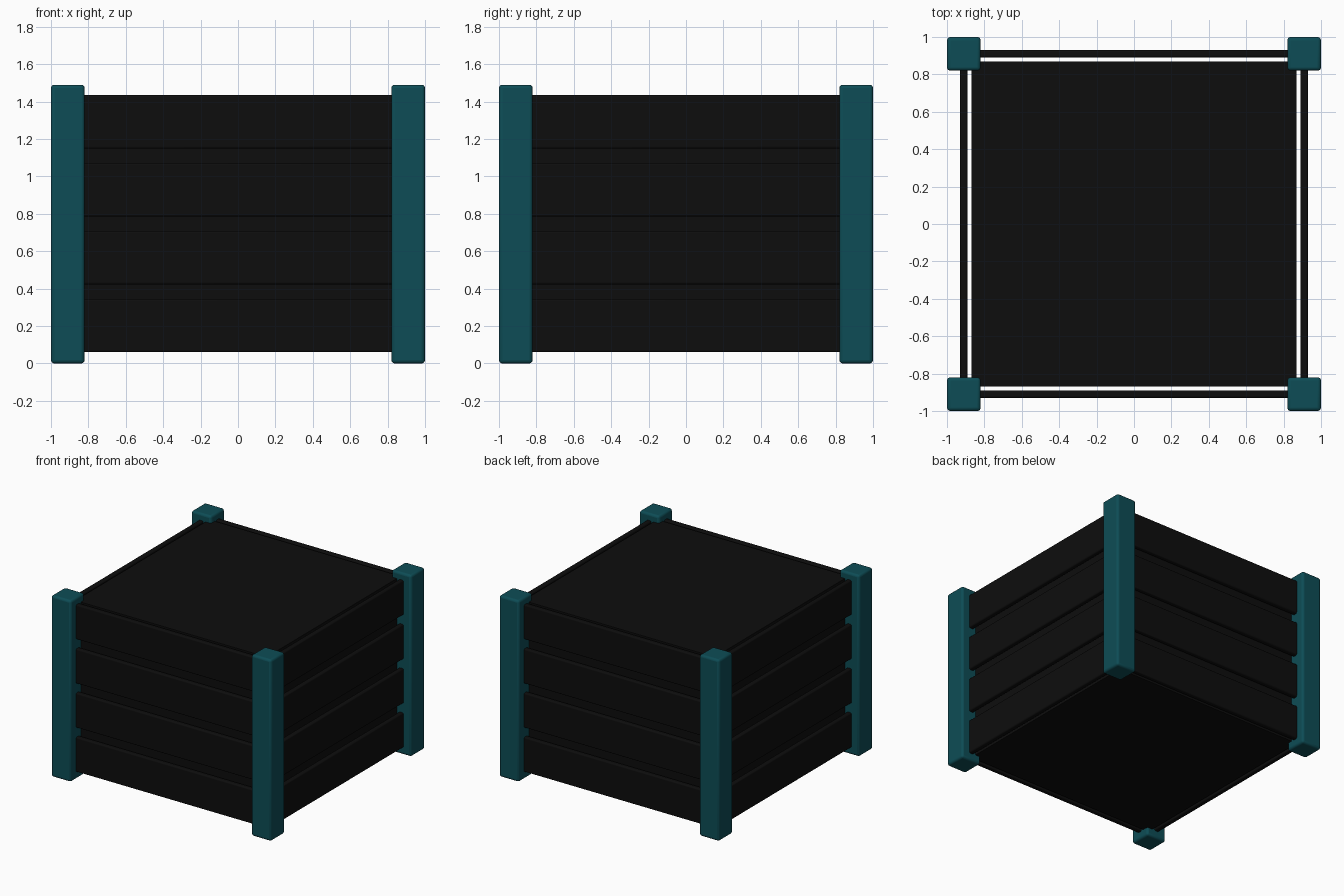
import bpy

# Remove the default cube
cube = bpy.data.objects.get("Cube")
if cube:
    bpy.data.objects.remove(cube, do_unlink=True)


def make_material(name, rgb):
    color = (*rgb, 1)
    mat = bpy.data.materials.new(name)
    mat.diffuse_color = color
    mat.use_nodes = True
    bsdf = mat.node_tree.nodes["Principled BSDF"]
    bsdf.inputs["Base Color"].default_value = color
    bsdf.inputs["Roughness"].default_value = 0.6
    return mat


teal = make_material("dark_teal", (0.004, 0.073, 0.092))
black = make_material("black", (0.004, 0.004, 0.004))


def block(name, center, size, mat, bevel):
    """Box with rounded edges, smooth shaded except at sharp corners."""
    bpy.ops.mesh.primitive_cube_add(size=1, location=center)
    obj = bpy.context.object
    obj.name = name
    obj.scale = size
    bpy.ops.object.transform_apply(location=False, rotation=False, scale=True)
    obj.data.materials.append(mat)
    if bevel:
        mod = obj.modifiers.new("rounded_edges", "BEVEL")
        mod.width = bevel
        mod.segments = 3
        bpy.ops.object.shade_smooth_by_angle()
    return obj


HEIGHT = 1.49
POST = 0.18
PLANK_HEIGHT = 0.285
PLANK_STEP = 0.363
PLANK_OFFSET = 0.91
PLANK_BASE = 0.06
PLANK_LENGTH = 1.7
THICKNESS = 0.04

# Corner posts
for side_x, label_x in ((1, "left"), (-1, "right")):
    for side_y, label_y in ((-1, "front"), (1, "back")):
        offset = 1 - POST / 2
        block(f"{label_y}_{label_x}_post",
              (side_x * offset, side_y * offset, HEIGHT / 2),
              (POST, POST, HEIGHT), teal, 0.018)

# Four spaced planks on each side
for row in range(4):
    z = PLANK_BASE + PLANK_HEIGHT / 2 + row * PLANK_STEP
    for sign, label_y, label_x in ((-1, "front", "right"), (1, "back", "left")):
        block(f"{label_y}_plank_{row + 1}", (0, sign * PLANK_OFFSET, z),
              (PLANK_LENGTH, THICKNESS, PLANK_HEIGHT), black, 0.01)
        block(f"{label_x}_plank_{row + 1}", (sign * PLANK_OFFSET, 0, z),
              (THICKNESS, PLANK_LENGTH, PLANK_HEIGHT), black, 0.01)

# Solid inner box behind the planks
block("inner_box", (0, 0, 0.748), (1.74, 1.74, 1.37), black, 0)
